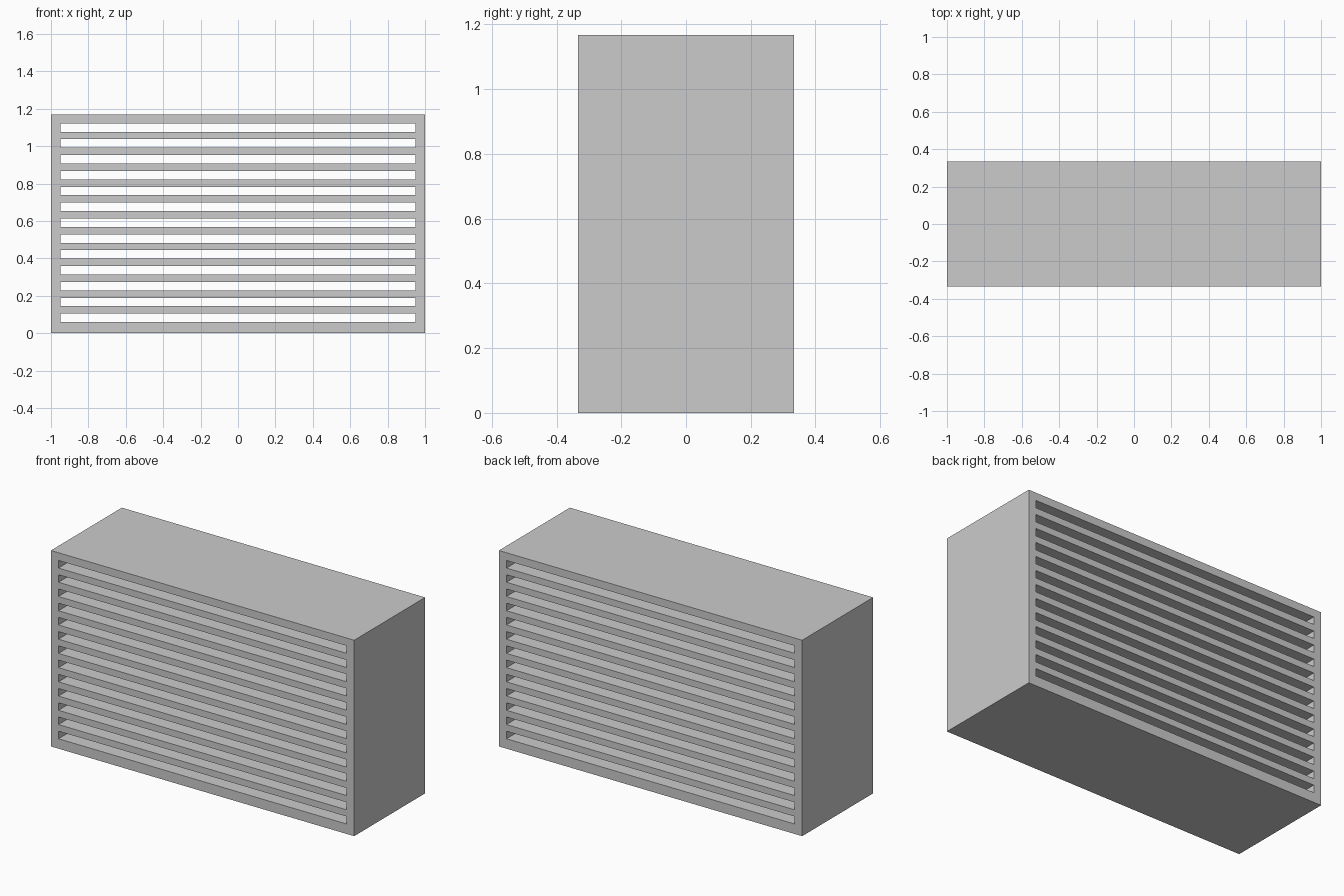
import bpy, bmesh

if "Cube" in bpy.data.objects:
    bpy.data.objects.remove(bpy.data.objects["Cube"])

WIDTH, DEPTH, HEIGHT = 2.0, 0.668, 1.168
SIDE = 0.05                      # frame width left and right
SLOTS, SLOT_H = 13, 0.045
FIRST, PITCH = 0.059, 0.0848     # bottom of lowest slot, slot spacing

# Grid lines of the front face: odd rows are slots, even rows are slats
xs = [-WIDTH / 2, -WIDTH / 2 + SIDE, WIDTH / 2 - SIDE, WIDTH / 2]
zs = [0.0]
for i in range(SLOTS):
    zs += [FIRST + i * PITCH, FIRST + i * PITCH + SLOT_H]
zs.append(HEIGHT)

# Front face with slot cells left open
bm = bmesh.new()
grid = [[bm.verts.new((x, -DEPTH / 2, z)) for x in xs] for z in zs]
for r in range(len(zs) - 1):
    for c in range(3):
        if c == 1 and r % 2 == 1:
            continue
        bm.faces.new((grid[r][c], grid[r][c + 1], grid[r + 1][c + 1], grid[r + 1][c]))

# Extrude to full depth, so the slots pass right through
geom = bmesh.ops.extrude_face_region(bm, geom=bm.faces[:], use_keep_orig=True)["geom"]
bmesh.ops.translate(bm, vec=(0, DEPTH, 0),
                    verts=[v for v in geom if isinstance(v, bmesh.types.BMVert)])
bmesh.ops.recalc_face_normals(bm, faces=bm.faces[:])

mesh = bpy.data.meshes.new("louvered_vent_box")
bm.to_mesh(mesh)
bm.free()
bpy.context.collection.objects.link(bpy.data.objects.new("louvered_vent_box", mesh))
